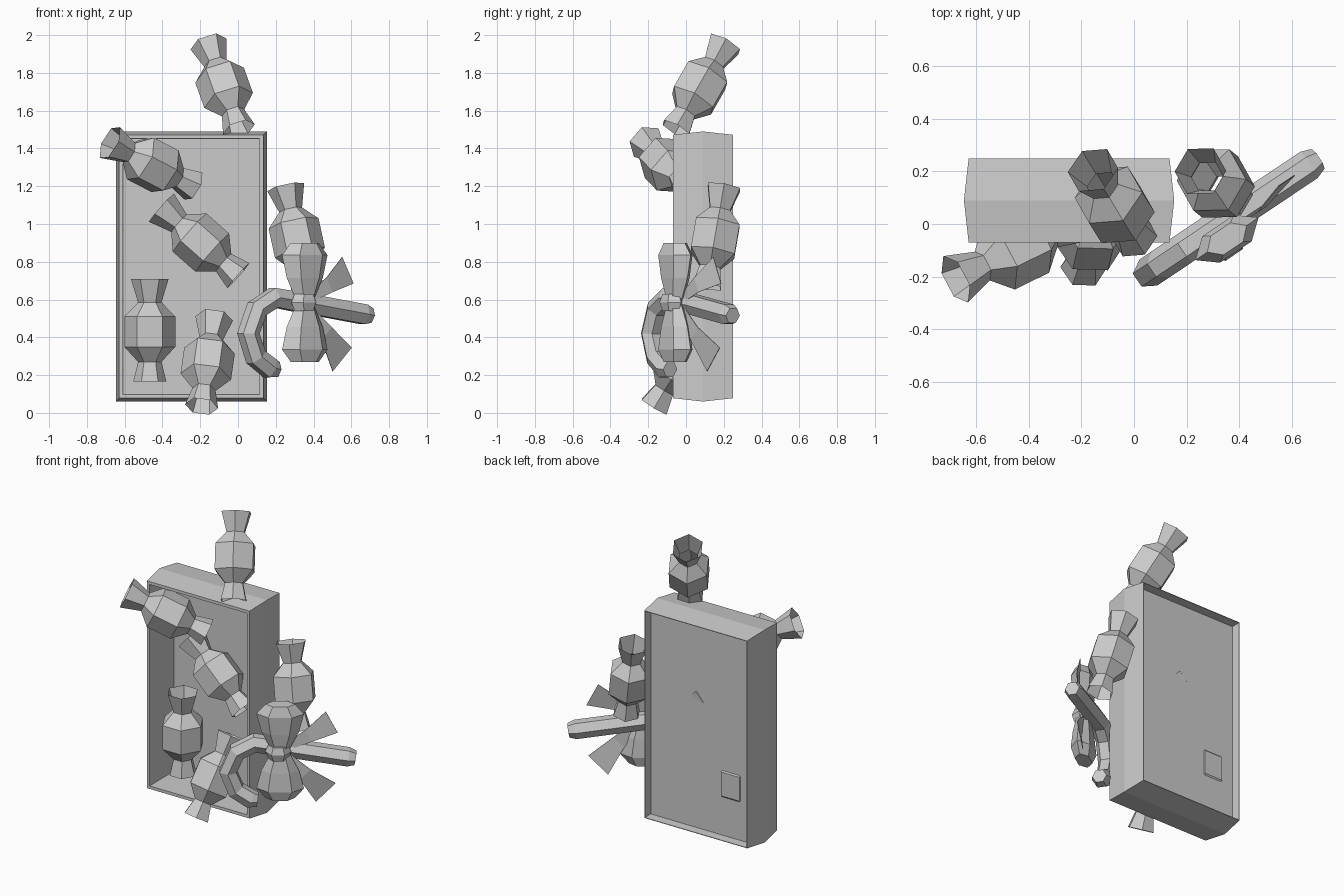
import bpy, bmesh, math
from mathutils import Vector

cube = bpy.data.objects.get("Cube")
if cube:
    bpy.data.objects.remove(cube, do_unlink=True)

grey = bpy.data.materials.new("plain grey")
grey.use_nodes = True
colour = (0.6, 0.6, 0.6, 1)
grey.diffuse_color = colour
grey.node_tree.nodes["Principled BSDF"].inputs["Base Color"].default_value = colour


def loft(name, rings, caps=True):
    """Skin a list of matching point rings; optionally close both ends."""
    bm = bmesh.new()
    loops = [[bm.verts.new(p) for p in ring] for ring in rings]
    for a, b in zip(loops, loops[1:]):
        for i in range(len(a)):
            j = (i + 1) % len(a)
            bm.faces.new((a[i], a[j], b[j], b[i]))
    if caps:
        bm.faces.new(loops[0])
        bm.faces.new(loops[-1])
    bmesh.ops.recalc_face_normals(bm, faces=bm.faces)
    mesh = bpy.data.meshes.new(name)
    bm.to_mesh(mesh)
    bm.free()
    mesh.materials.append(grey)
    obj = bpy.data.objects.new(name, mesh)
    bpy.context.collection.objects.link(obj)
    return obj


def hexagon(centre, u, v, ru, rv=None):
    rv = ru if rv is None else rv
    return [centre + u * ru * math.cos(i * math.pi / 3) + v * rv * math.sin(i * math.pi / 3)
            for i in range(6)]


# Box: bulging walls, open front, recessed back panel
def box_ring(y, inset):
    x, z = 0.4 - inset, 0.715 - inset
    return [Vector((-0.247 + sx * x, y, 0.775 + sz * z))
            for sx, sz in ((-1, -1), (1, -1), (1, 1), (-1, 1))]


loft("open_box", [box_ring(y, inset) for y, inset in (
    (0.185, 0.04), (-0.07, 0.038), (-0.07, 0.018), (0.09, 0),
    (0.25, 0.018), (0.25, 0.022), (0.19, 0.024))])

# Wrapped sweets: hexagonal body with open flared ends
SWEET = ((-0.27, 0.088), (-0.165, 0.062), (-0.085, 0.135),
         (0.075, 0.135), (0.15, 0.062), (0.275, 0.1))


def sweet(name, centre, axis):
    turn = Vector((0, 0, 1)).rotation_difference(Vector(axis))
    u, v, w = (turn @ Vector(e) for e in ((1, 0, 0), (0, 1, 0), (0, 0, 1)))
    loft(name, [hexagon(Vector(centre) + w * h, u, v, r) for h, r in SWEET], caps=False)


sweet("top_sweet", (-0.075, 0.075, 1.725), (-0.15, 0.24, 0.42))
sweet("upper_corner_sweet", (-0.455, -0.1, 1.315), (-0.385, -0.19, 0.2))
sweet("middle_sweet", (-0.2, 0.07, 0.905), (-0.385, 0.03, 0.34))
sweet("upright_sweet", (-0.467, 0.08, 0.435), (0, 0, 1))
sweet("bottom_sweet", (-0.16, -0.03, 0.265), (0.06, 0.25, 0.42))
sweet("side_sweet", (0.31, 0.155, 0.93), (-0.05, 0.04, 0.23))

# Cane lies in one slanted upright plane
ALONG = Vector((0.83, 0.56, 0)).normalized()
OUT = Vector((ALONG.y, -ALONG.x, 0))
UP = Vector((0, 0, 1))


def on_cane(x, z, out=0):
    return Vector((x, (x - 0.33) * 0.67, z)) + OUT * out


def tube(name, points, radii):
    rings = []
    for i, (p, r) in enumerate(zip(points, radii)):
        t = (points[min(i + 1, len(points) - 1)] - points[max(i - 1, 0)]).normalized()
        rings.append(hexagon(p, OUT, t.cross(OUT), r))
    loft(name, rings)


path = [on_cane(x, z) for x, z in (
    (0.7, 0.515), (0.665, 0.522), (0.3, 0.59), (0.19, 0.61), (0.1, 0.55),
    (0.055, 0.42), (0.095, 0.295), (0.17, 0.235), (0.205, 0.23))]
tube("cane", path, [0.045] + [0.06] * 7 + [0.045])

# Bow: two upright loops, a knot and two ribbon tails
for name, s in (("upper_bow_loop", 1), ("lower_bow_loop", -1)):
    loft(name, [hexagon(on_cane(0.32, 0.585 + s * h, 0.06), ALONG, OUT, w, t)
                for h, w, t in ((0, 0.05, 0.04), (0.13, 0.115, 0.06),
                                (0.25, 0.145, 0.07), (0.315, 0.09, 0.05))])

loft("bow_knot", [hexagon(on_cane(0.31, 0.585 + h, 0.07), ALONG, OUT, w, t)
                  for h, w, t in ((-0.045, 0.06, 0.05), (0, 0.08, 0.065), (0.045, 0.06, 0.05))])


def ribbon(name, edge_a, edge_b):
    start = on_cane(0.32, 0.585, 0.04)
    mid_a, mid_b = (start.lerp(on_cane(*e), 0.55) + OUT * 0.02 for e in (edge_a, edge_b))
    spans = ((start + UP * 0.02, start - UP * 0.02), (mid_a, mid_b),
             (on_cane(*edge_a), on_cane(*edge_b)))
    loft(name, [[a, b, b + OUT * 0.004, a + OUT * 0.004] for a, b in spans])


ribbon("upper_ribbon_tail", (0.55, 0.825), (0.61, 0.685))
ribbon("lower_ribbon_tail", (0.6, 0.345), (0.5, 0.22))
